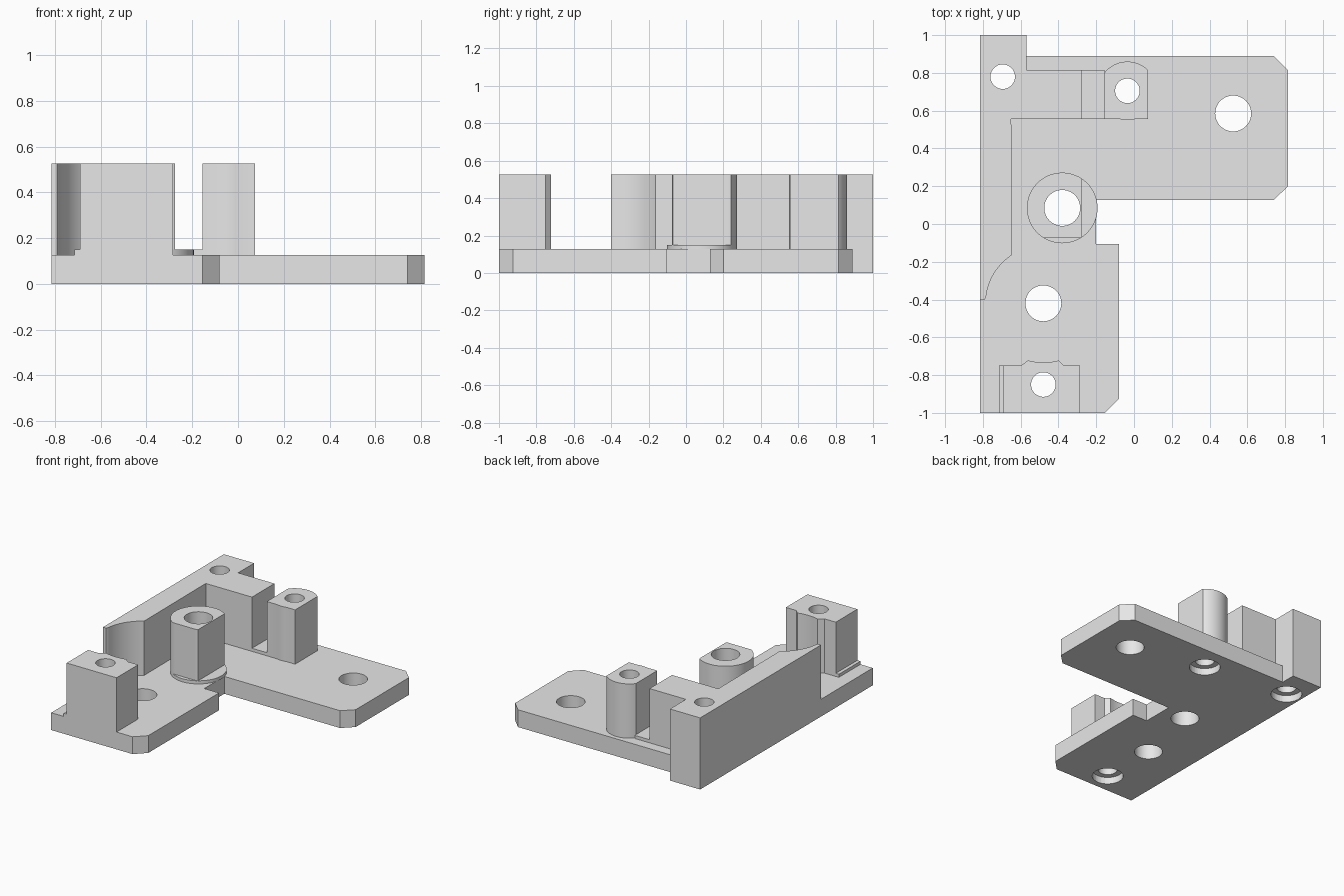
import bpy, bmesh
from math import sin, cos, radians

if "Cube" in bpy.data.objects:
    bpy.data.objects.remove(bpy.data.objects["Cube"], do_unlink=True)

grey = bpy.data.materials.new("plain_grey")
grey.use_nodes = True
grey.diffuse_color = (0.8, 0.8, 0.8, 1)
grey.node_tree.nodes["Principled BSDF"].inputs["Base Color"].default_value = (0.8, 0.8, 0.8, 1)

PLATE, LEDGE, TOP = 0.127, 0.15, 0.525

# Hole centres
WALL_SCREW, BACK_SCREW, FRONT_SCREW = (-0.695, 0.78), (-0.035, 0.705), (-0.48, -0.85)
RIGHT_BOLT, MID_BOLT, FRONT_BOLT = (0.525, 0.585), (-0.38, 0.085), (-0.48, -0.42)
SCREW_R, BOLT_R, BORE_R, BORE_DEPTH = 0.065, 0.095, 0.105, 0.05


def arc(centre, r, start, end, n=16):
    angles = [radians(start + (end - start) * i / n) for i in range(n + 1)]
    return [(centre[0] + r * cos(a), centre[1] + r * sin(a)) for a in angles]


def box(x0, x1, y0, y1):
    return [(x0, y0), (x1, y0), (x1, y1), (x0, y1)]


def prism(name, outline, z0, z1):
    """Extrude a flat outline between two heights."""
    bm = bmesh.new()
    verts = [bm.verts.new((x, y, z0)) for x, y in outline]
    bmesh.ops.remove_doubles(bm, verts=verts, dist=0.0005)
    face = bm.faces.new([v for v in verts if v.is_valid])
    raised = bmesh.ops.extrude_face_region(bm, geom=[face], use_keep_orig=True)["geom"]
    moved = [g for g in raised if isinstance(g, bmesh.types.BMVert)]
    bmesh.ops.translate(bm, verts=moved, vec=(0, 0, z1 - z0))
    bmesh.ops.recalc_face_normals(bm, faces=bm.faces)
    mesh = bpy.data.meshes.new(name)
    bm.to_mesh(mesh)
    bm.free()
    mesh.materials.append(grey)
    ob = bpy.data.objects.new(name, mesh)
    bpy.context.collection.objects.link(ob)
    return ob


def activate(ob):
    bpy.ops.object.select_all(action="DESELECT")
    ob.select_set(True)
    bpy.context.view_layer.objects.active = ob


def drill(ob, centre, r, z0=-0.1, z1=0.7):
    cutter = prism("drill", arc(centre, r, 0, 360, 48)[:-1], z0, z1)
    mod = ob.modifiers.new("hole", "BOOLEAN")
    mod.operation, mod.solver, mod.object = "DIFFERENCE", "EXACT", cutter
    activate(ob)
    bpy.ops.object.modifier_apply(modifier=mod.name)
    bpy.data.objects.remove(cutter, do_unlink=True)


def part(name, outline, z0, z1, holes=()):
    ob = prism(name, outline, z0, z1)
    for centre, r in holes:
        drill(ob, centre, r)
    activate(ob)
    bpy.ops.object.shade_smooth_by_angle(angle=radians(25))
    return ob


# Base plate with chamfered corners, through holes and counterbores underneath
screws = [WALL_SCREW, BACK_SCREW, FRONT_SCREW]
bolts = [RIGHT_BOLT, MID_BOLT, FRONT_BOLT]
base = part("base_plate", [
    (-0.815, -1), (-0.155, -1), (-0.08, -0.925), (-0.08, -0.105), (-0.2, -0.105),
    (-0.2, 0.127), (0.74, 0.127), (0.815, 0.2), (0.815, 0.815), (0.74, 0.89),
    (-0.57, 0.89), (-0.57, 1), (-0.815, 1)], 0, PLATE,
    [(c, SCREW_R) for c in screws] + [(c, BOLT_R) for c in bolts])
for c in screws:
    drill(base, c, BORE_R, -0.1, BORE_DEPTH)
activate(base)
bpy.ops.object.shade_smooth_by_angle(angle=radians(25))

# Side wall with its return at the back and the curved relief at the front
part("side_wall", [
    (-0.815, 1), (-0.815, -0.4), (-0.79, -0.4)]
    + arc(FRONT_BOLT, 0.305, 174, 123)
    + [(-0.65, 0.555), (-0.275, 0.555), (-0.275, 0.815), (-0.57, 0.815), (-0.57, 1)],
    PLATE, TOP, [(WALL_SCREW, SCREW_R)])

# Back post: square front, rounded rear, with a ledge joining it to the wall
part("back_post", arc(BACK_SCREW, 0.155, 45, 141)
     + [(-0.155, 0.555)] + arc(BACK_SCREW, 0.155, 256, 284, 6) + [(0.075, 0.555)],
     PLATE, TOP, [(BACK_SCREW, SCREW_R)])
part("back_ledge", box(-0.275, -0.155, 0.555, 0.815), PLATE, LEDGE)

# Middle boss: round foot, upper part flattened on two sides
ring = arc(MID_BOLT, 0.187, 0, 360, 96)[:-1]
part("middle_foot", ring, PLATE, LEDGE, [(MID_BOLT, BOLT_R)])
part("middle_boss", [(min(x, -0.275), max(y, -0.075)) for x, y in ring],
     LEDGE, TOP, [(MID_BOLT, BOLT_R)])

# Front post: notched rear face around the bolt clearance, and a side ledge
part("front_post", [(-0.69, -1), (-0.285, -1), (-0.285, -0.75), (-0.37, -0.75)]
     + arc(FRONT_BOLT, 0.313, 285, 255, 8)
     + [(-0.6, -0.75), (-0.69, -0.75)], PLATE, TOP, [(FRONT_SCREW, SCREW_R)])
part("front_ledge", box(-0.715, -0.69, -1, -0.75), PLATE, LEDGE)
